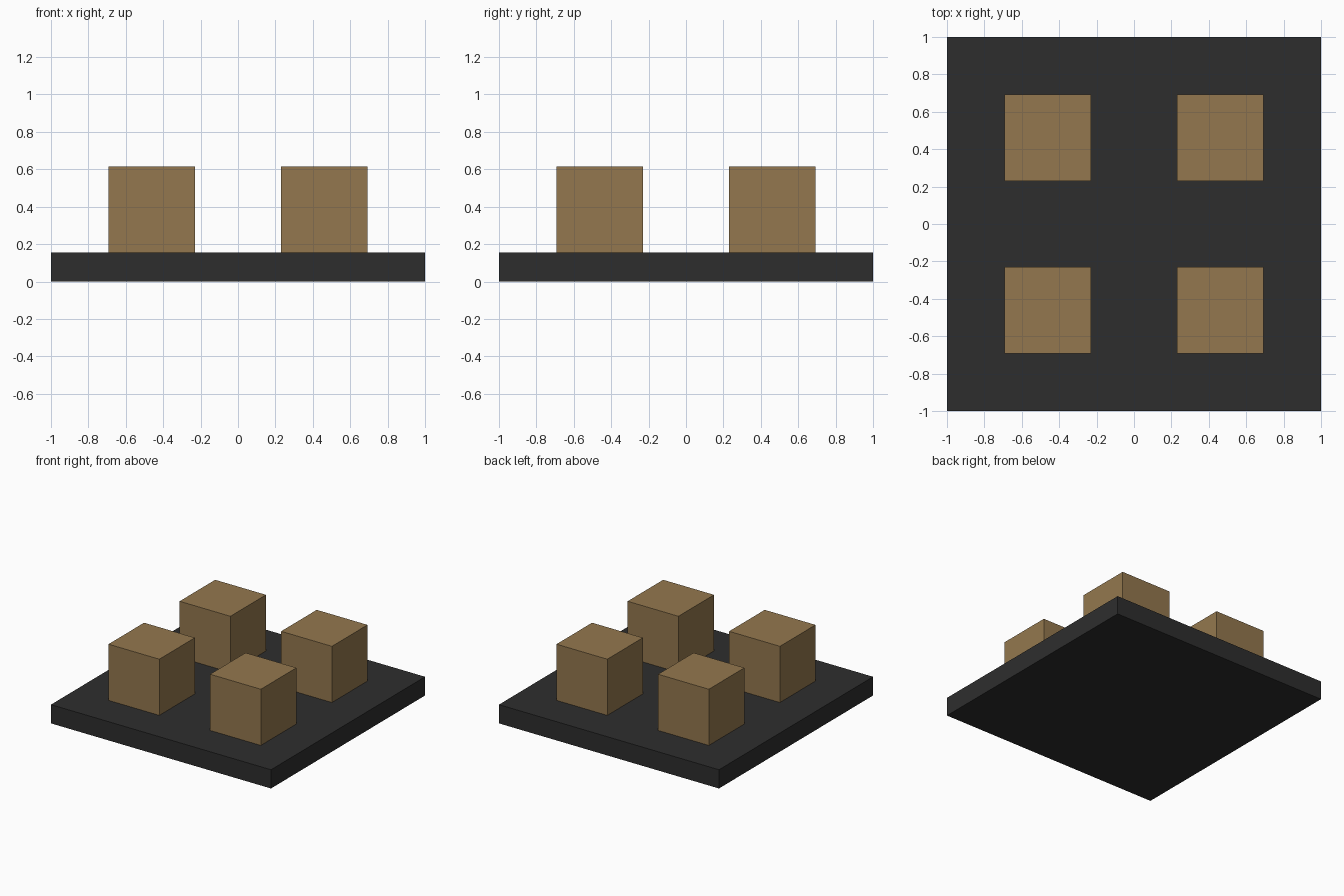
import bpy

default = bpy.data.objects.get("Cube")
if default:
    bpy.data.objects.remove(default, do_unlink=True)

UNIT = 2 / 13          # slab thickness; all sizes are multiples of it
SLAB_WIDTH = 2.0
BLOCK = 3 * UNIT       # block edge length
OFFSET = 3 * UNIT      # block centre distance from each axis


def make_material(name, color):
    mat = bpy.data.materials.new(name)
    mat.use_nodes = True
    mat.diffuse_color = (*color, 1)
    mat.node_tree.nodes["Principled BSDF"].inputs["Base Color"].default_value = (*color, 1)
    return mat


def make_box(name, size, location, mat):
    bpy.ops.mesh.primitive_cube_add(size=1, location=location)
    box = bpy.context.object
    box.name = name
    box.scale = size
    bpy.ops.object.transform_apply(location=False, rotation=False, scale=True)
    box.data.materials.append(mat)
    return box


charcoal = make_material("charcoal", (0.027, 0.027, 0.027))
tan_brown = make_material("tan brown", (0.295, 0.187, 0.077))

# Square base slab
make_box("base_slab", (SLAB_WIDTH, SLAB_WIDTH, UNIT), (0, 0, UNIT / 2), charcoal)

# Four cubes standing on the slab
for y_name, y in (("front", -OFFSET), ("back", OFFSET)):
    for x_name, x in (("right", -OFFSET), ("left", OFFSET)):
        make_box(f"{y_name}_{x_name}_block", (BLOCK, BLOCK, BLOCK),
                 (x, y, UNIT + BLOCK / 2), tan_brown)
